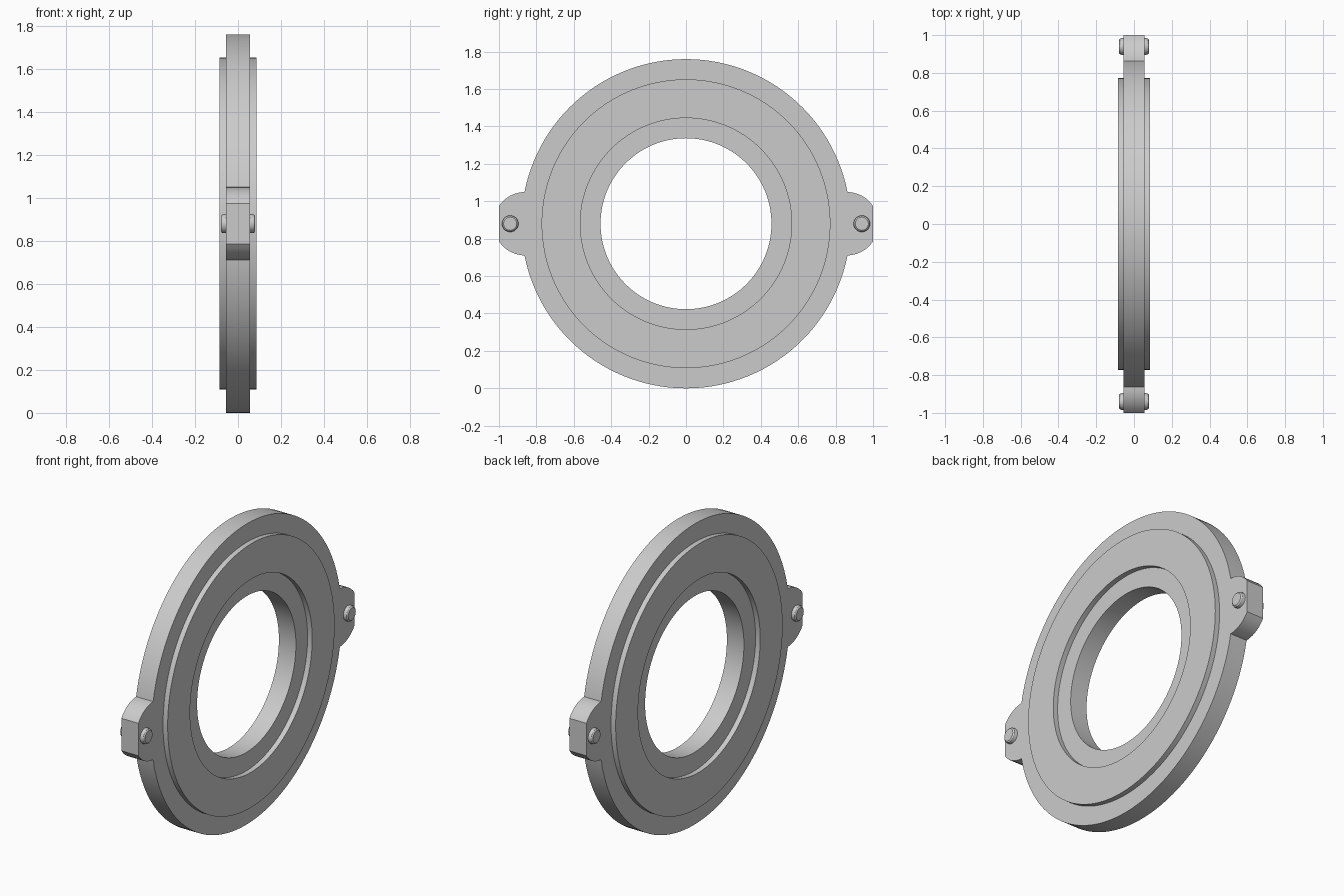
import bpy, bmesh
from math import sin, cos, pi, asin
from mathutils import Vector

cube = bpy.data.objects.get("Cube")
if cube:
    bpy.data.objects.remove(cube)

CENTRE_Z = 0.88
OUTER, BORE = 0.88, 0.457
HALF, RAISED = 0.055, 0.085     # half thickness of the plate and of the raised band
EAR_Y, EAR_R = 0.859, 0.17
PIN_Y, PIN_R = 0.94, 0.044

grey = bpy.data.materials.new("light_grey")
grey.use_nodes = True
colour = (0.6, 0.6, 0.6, 1)
grey.diffuse_color = colour
grey.node_tree.nodes["Principled BSDF"].inputs["Base Color"].default_value = colour


def finish(name, bm, angle=30):
    bmesh.ops.recalc_face_normals(bm, faces=bm.faces)
    mesh = bpy.data.meshes.new(name)
    bm.to_mesh(mesh)
    bm.free()
    mesh.materials.append(grey)
    obj = bpy.data.objects.new(name, mesh)
    bpy.context.collection.objects.link(obj)
    bpy.ops.object.select_all(action="DESELECT")
    obj.select_set(True)
    bpy.context.view_layer.objects.active = obj
    bpy.ops.object.shade_smooth_by_angle(angle=angle * pi / 180)
    return obj


def lathe(name, profile, y, steps, closed):
    """Spin (x, radius) points about an axis along x; cap the ends when open."""
    bm = bmesh.new()
    rings = []
    for x, r in profile:
        rings.append([bm.verts.new((x, y + r * cos(2 * pi * i / steps),
                                    CENTRE_Z + r * sin(2 * pi * i / steps)))
                      for i in range(steps)])
    pairs = list(zip(rings, rings[1:]))
    if closed:
        pairs.append((rings[-1], rings[0]))
    else:
        bm.faces.new(rings[0])
        bm.faces.new(rings[-1])
    for a, b in pairs:
        for i in range(steps):
            j = (i + 1) % steps
            bm.faces.new((a[i], a[j], b[j], b[i]))
    return finish(name, bm)


# Ring plate with a raised band on both faces
side = [(HALF, BORE), (HALF, 0.565), (RAISED, 0.565),
        (RAISED, 0.772), (HALF, 0.772), (HALF, OUTER)]
lathe("ring_body", side + [(-x, r) for x, r in reversed(side)], 0, 128, True)


def ear(name, sign):
    """Rounded lug with a flat tip, its root following the rim of the ring."""
    tip = asin(0.095 / EAR_R)
    arc = [tip + (pi / 2 - tip) * i / 6 for i in range(7)]
    upper = [(min(1, EAR_Y + EAR_R * cos(a)), EAR_R * sin(a)) for a in arc]
    rim = OUTER - 0.005
    spread = asin(EAR_R / rim)
    root = [(rim * cos(spread * t / 4), rim * sin(spread * t / 4))
            for t in range(4, -5, -1)]
    lower = [(y, -z) for y, z in reversed(upper)]
    bm = bmesh.new()
    face = bm.faces.new([bm.verts.new((-HALF, sign * y, CENTRE_Z + z))
                         for y, z in upper + root + lower])
    result = bmesh.ops.extrude_face_region(bm, geom=[face])
    moved = [v for v in result["geom"] if isinstance(v, bmesh.types.BMVert)]
    bmesh.ops.translate(bm, verts=moved, vec=Vector((2 * HALF, 0, 0)))
    finish(name, bm, 20)


# Ears and the rounded pins passing through them
pin_end = [(0.067, PIN_R), (0.074, 0.042), (0.08, 0.035)]
pin_profile = [(-x, r) for x, r in reversed(pin_end)] + pin_end
for label, sign in (("front", -1), ("back", 1)):
    ear(label + "_ear", sign)
    lathe(label + "_pin", pin_profile, sign * PIN_Y, 32, False)
